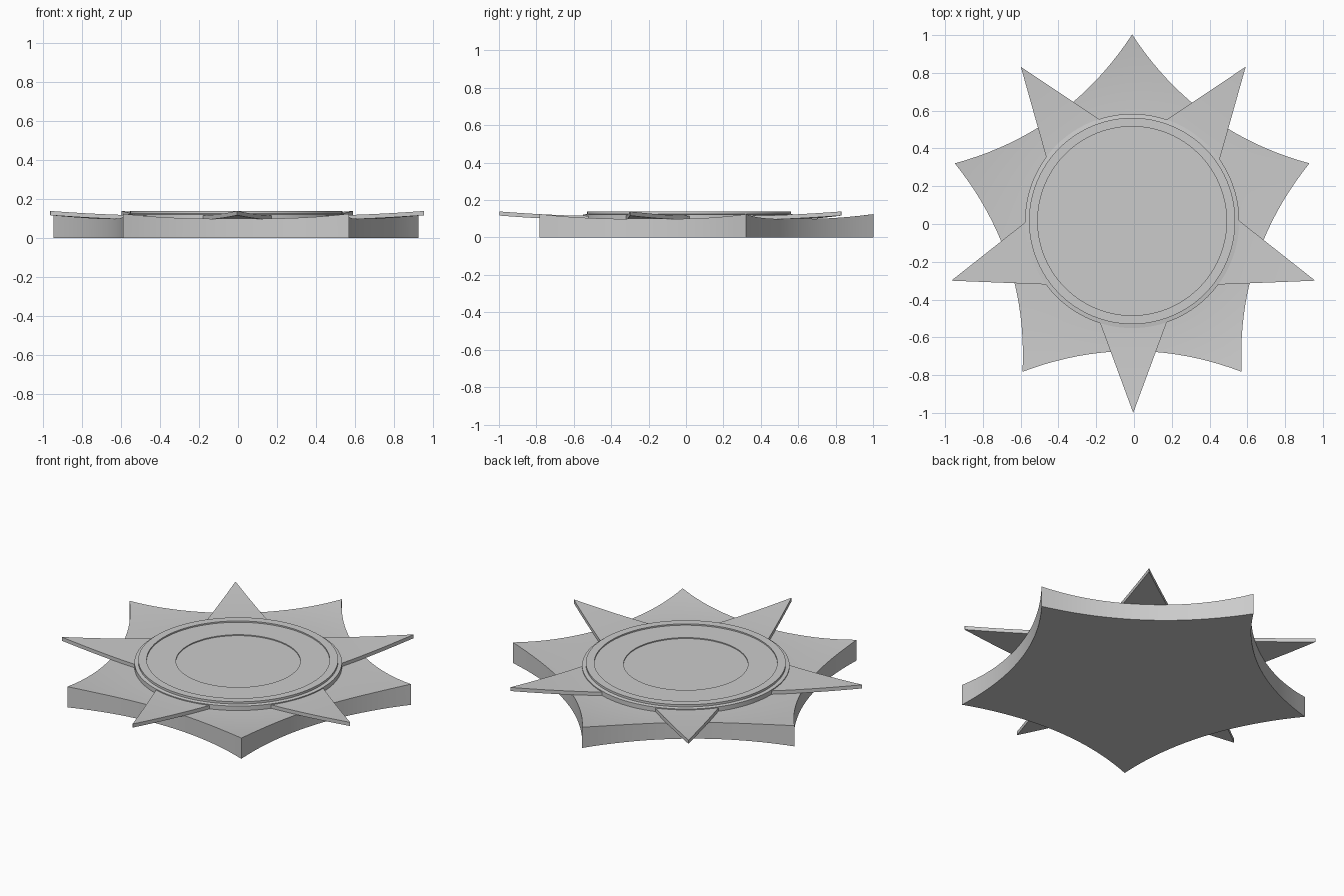
import bpy, bmesh, math
from mathutils import Vector

if "Cube" in bpy.data.objects:
    bpy.data.objects.remove(bpy.data.objects["Cube"])

CX, CY = -0.010, 0.016


def finish(name, bm, smooth=True):
    bmesh.ops.remove_doubles(bm, verts=bm.verts, dist=1e-5)
    bmesh.ops.recalc_face_normals(bm, faces=bm.faces)
    me = bpy.data.meshes.new(name)
    bm.to_mesh(me)
    bm.free()
    ob = bpy.data.objects.new(name, me)
    bpy.context.collection.objects.link(ob)
    ob.select_set(True)
    bpy.context.view_layer.objects.active = ob
    if smooth:
        bpy.ops.object.shade_smooth_by_angle(angle=math.radians(30))
    ob.select_set(False)
    return ob


def skin(bm, rows, closed):
    # quads between successive rows of vertices
    for a, b in zip(rows, rows[1:]):
        n = len(a)
        for i in range(n if closed else n - 1):
            j = (i + 1) % n
            bm.faces.new((a[i], a[j], b[j], b[i]))


def lower_star():
    # five points joined by concave edges, top dished up towards the tips
    tips = [Vector((0.987 * math.sin(k * math.tau / 5), 0.987 * math.cos(k * math.tau / 5)))
            for k in range(5)]
    outline, steps = [], 20
    for k in range(5):
        a, b = tips[k], tips[(k + 1) % 5]
        inward = -((a + b) / 2).normalized()
        for s in range(steps):
            t = s / steps
            outline.append(a.lerp(b, t) + inward * 0.11 * (1 - (2 * t - 1) ** 2))
    bm = bmesh.new()
    rows = []
    for f in [i / 10 for i in range(11)]:
        row = []
        for p in outline:
            q = (p.normalized() * 0.5).lerp(p, f)
            z = 0.095 + 0.03 * (max(0, q.length - 0.55) / 0.437) ** 2
            row.append(bm.verts.new((q.x + CX, q.y + CY, z)))
        rows.append(row)
    rows.append([bm.verts.new((p.x + CX, p.y + CY, 0)) for p in outline])
    skin(bm, rows, True)
    bm.faces.new(rows[0])
    bm.faces.new(rows[-1])
    return finish("lower_star", bm)


def spike(k):
    # slim pointed ray that curves gently upward to its tip
    ang = -math.pi / 2 + k * math.tau / 5
    d = Vector((math.cos(ang), math.sin(ang)))
    side = Vector((-d.y, d.x))
    bm = bmesh.new()
    rows = []
    for i in range(13):
        r = 0.50 + 0.51 * i / 12
        w = 0.173 * (1.01 - r) / 0.468 + 0.001
        z = 0.116 + 0.023 * (max(0, r - 0.54) / 0.47) ** 1.6
        row = []
        for s, h in ((-1, 0), (1, 0), (1, -0.022), (-1, -0.022)):
            p = d * r + side * w * s
            row.append(bm.verts.new((p.x - 0.004, p.y + 0.013, z + h)))
        rows.append(row)
    skin(bm, rows, True)
    bm.faces.new(rows[0])
    bm.faces.new(rows[-1])
    return finish("upper_spike_%d" % (k + 1), bm)


def hub():
    # stepped round plate: outer step, raised rim, shallow recesses
    profile = [(0.567, 0.085), (0.567, 0.122), (0.546, 0.125), (0.546, 0.138),
               (0.500, 0.138), (0.500, 0.130), (0.340, 0.130), (0.340, 0.124)]
    n = 96
    bm = bmesh.new()
    rows = [[bm.verts.new((CX + r * math.cos(i * math.tau / n),
                           CY + r * math.sin(i * math.tau / n), z)) for i in range(n)]
            for r, z in profile]
    skin(bm, rows, True)
    bm.faces.new(rows[0])
    bm.faces.new(rows[-1])
    return finish("round_hub", bm)


lower_star()
for k in range(5):
    spike(k)
hub()
